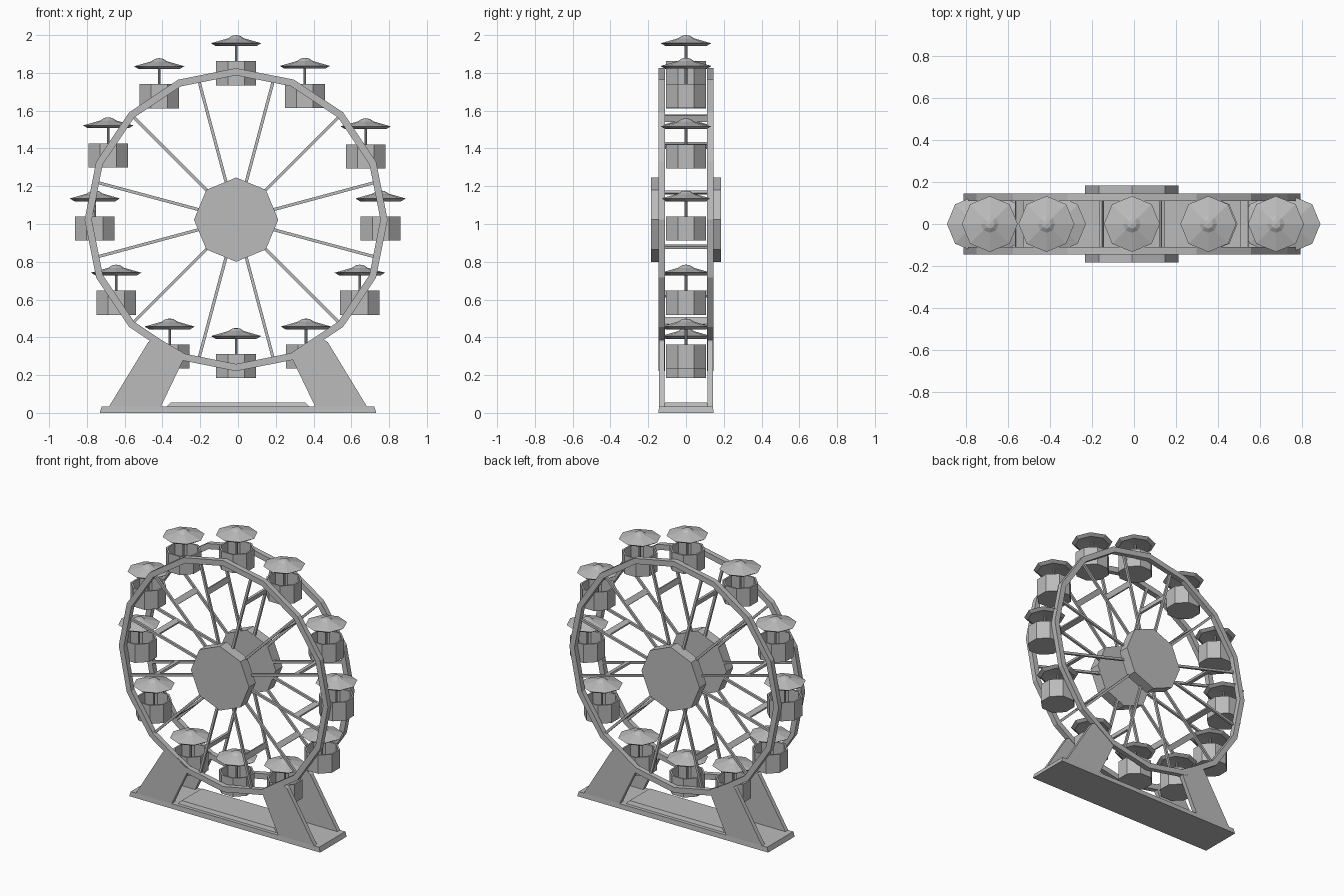
import bpy, bmesh, math
from mathutils import Matrix, Vector

cube = bpy.data.objects.get("Cube")
if cube:
    bpy.data.objects.remove(cube)

grey = bpy.data.materials.new("plain_grey")
grey.use_nodes = True
GREY = (0.5, 0.5, 0.5, 1)
grey.diffuse_color = GREY
grey.node_tree.nodes["Principled BSDF"].inputs["Base Color"].default_value = GREY

CX, CZ = -0.01, 1.023           # wheel axle
RIM_IN, RIM_OUT = 0.11, 0.146   # depth range of each side frame


def finish(name, bm):
    bmesh.ops.recalc_face_normals(bm, faces=bm.faces)
    mesh = bpy.data.meshes.new(name)
    bm.to_mesh(mesh)
    bm.free()
    mesh.materials.append(grey)
    obj = bpy.data.objects.new(name, mesh)
    bpy.context.collection.objects.link(obj)
    return obj


def add_box(bm, size, matrix):
    bmesh.ops.create_cube(bm, size=1, matrix=matrix @ Matrix.Diagonal((*size, 1)))


def add_plate(bm, points, y0, y1):
    """Extrude an x-z outline from y0 to y1."""
    face = bm.faces.new([bm.verts.new((x, y0, z)) for x, z in points])
    new = bmesh.ops.extrude_face_region(bm, geom=[face])["geom"]
    verts = [v for v in new if isinstance(v, bmesh.types.BMVert)]
    bmesh.ops.translate(bm, vec=(0, y1 - y0, 0), verts=verts)


def add_lathe(bm, profile, sides, matrix, turn=0.0, closed=False):
    """Revolve (radius, height) points around z into a faceted solid."""
    rings = []
    for r, h in profile:
        count = sides if r > 0 else 1
        rings.append([bm.verts.new(matrix @ Vector((
            r * math.cos(math.tau * i / sides + turn),
            r * math.sin(math.tau * i / sides + turn), h))) for i in range(count)])
    pairs = list(zip(rings, rings[1:]))
    if closed:
        pairs.append((rings[-1], rings[0]))
    for a, b in pairs:
        for i in range(sides):
            j = (i + 1) % sides
            quad = [a[i % len(a)], a[j % len(a)], b[j % len(b)], b[i % len(b)]]
            bm.faces.new(list(dict.fromkeys(quad)))


def add_slab(bm, half_x, half_y, top_x, top_y, z0, z1):
    """Low block whose sides taper to the top."""
    def ring(x, y, z):
        return [bm.verts.new(p) for p in ((-x, -y, z), (x, -y, z), (x, y, z), (-x, y, z))]
    low, high = ring(half_x, half_y, z0), ring(top_x, top_y, z1)
    bm.faces.new(low)
    bm.faces.new(high)
    for i in range(4):
        j = (i + 1) % 4
        bm.faces.new((low[i], low[j], high[j], high[i]))


# Base plate and raised loading platform
bm = bmesh.new()
add_slab(bm, 0.732, 0.146, 0.722, 0.143, 0, 0.033)
finish("base_plate", bm)
bm = bmesh.new()
add_slab(bm, 0.38, 0.12, 0.355, 0.11, 0.03, 0.056)
finish("loading_platform", bm)

# Four slanted legs under the rims
leg = [(0.685, 0.03), (0.475, 0.375), (0.43, 0.40), (0.25, 0.295), (0.29, 0.28), (0.41, 0.03)]
for side, sx in (("left", 1), ("right", -1)):
    for end, sy in (("front", -1), ("back", 1)):
        bm = bmesh.new()
        add_plate(bm, [(x * sx, z) for x, z in leg], sy * 0.113, sy * 0.143)
        finish(f"{end}_{side}_leg", bm)

# Rims, hubs and spokes on both sides
for end, sy in (("front", -1), ("back", 1)):
    axle = Matrix.Translation((CX, 0, CZ)) @ Matrix.Rotation(sy * -math.pi / 2, 4, "X")
    bm = bmesh.new()
    add_lathe(bm, [(0.764, RIM_IN), (0.802, RIM_IN), (0.802, RIM_OUT), (0.764, RIM_OUT)],
              16, axle, closed=True)
    finish(f"{end}_rim", bm)
    bm = bmesh.new()
    add_lathe(bm, [(0, RIM_IN), (0.223, RIM_IN), (0.223, 0.184), (0, 0.184)], 8, axle)
    finish(f"{end}_hub", bm)
    bm = bmesh.new()
    for k in range(12):
        spin = Matrix.Translation((CX, sy * 0.118, CZ)) @ Matrix.Rotation(
            math.radians(15 + 30 * k), 4, "Y")
        add_box(bm, (0.016, 0.016, 0.77), spin @ Matrix.Translation((0, 0, 0.385)))
    finish(f"{end}_spokes", bm)

# Flat cross braces joining front and back spokes
bm = bmesh.new()
for k in range(12):
    spin = Matrix.Translation((CX, 0, CZ)) @ Matrix.Rotation(math.radians(15 + 30 * k), 4, "Y")
    add_box(bm, (0.014, 0.23, 0.038), spin @ Matrix.Translation((0, 0, 0.555)))
finish("cross_braces", bm)

# Gondolas: canopy, pole and open tub, hung from the canopy peak
peaks = [(-0.01, 2.0), (0.354, 1.88), (0.676, 1.56), (0.755, 1.178), (0.645, 0.785),
         (0.36, 0.50), (-0.01, 0.45), (-0.362, 0.50), (-0.645, 0.785), (-0.758, 1.178),
         (-0.687, 1.565), (-0.417, 1.878)]
canopy = [(0, 0), (0.022, -0.004), (0.042, -0.017), (0.133, -0.043), (0.108, -0.058), (0, -0.045)]
tub = [(0, -0.266), (0.114, -0.266), (0.114, -0.138), (0.102, -0.138), (0.102, -0.25), (0, -0.25)]
pole = [(0, -0.255), (0.007, -0.255), (0.007, -0.04), (0, -0.04)]
for n, (x, z) in enumerate(peaks, 1):
    place = Matrix.Translation((x, 0, z))
    for part, profile, turn in (("canopy", canopy, 0), ("tub", tub, math.pi / 8),
                                ("pole", pole, 0)):
        bm = bmesh.new()
        add_lathe(bm, profile, 8, place, turn)
        finish(f"gondola_{part}_{n}", bm)
